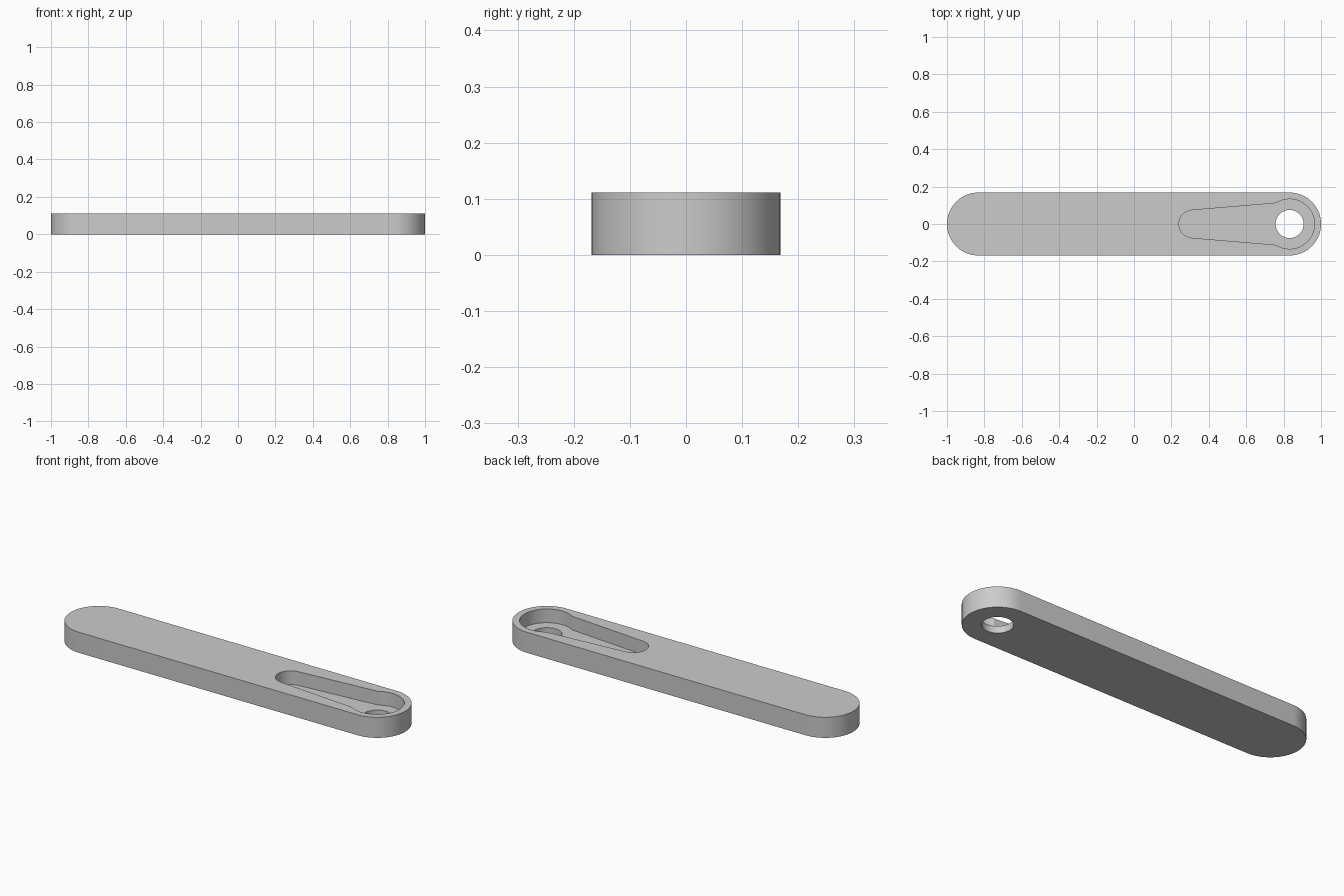
import bpy, bmesh
from math import radians, cos, sin

cube = bpy.data.objects.get("Cube")
if cube:
    bpy.data.objects.remove(cube, do_unlink=True)

HEIGHT, FLOOR = 0.111, 0.037
RADIUS, END = 0.168, 0.832

grey = bpy.data.materials.new("plain grey")
grey.use_nodes = True
colour = (0.6, 0.6, 0.6, 1)
grey.diffuse_color = colour
grey.node_tree.nodes["Principled BSDF"].inputs["Base Color"].default_value = colour


def arc(cx, r, start, stop, steps=32):
    """Points along an arc centred on the long axis, angles in degrees."""
    angles = [radians(start + (stop - start) * i / steps) for i in range(steps + 1)]
    return [(cx + r * cos(a), r * sin(a)) for a in angles]


def prism(name, outline, z0, z1):
    """Extrude a flat outline from z0 up to z1."""
    bm = bmesh.new()
    base = bm.faces.new([bm.verts.new((x, y, z0)) for x, y in outline])
    top = bmesh.ops.extrude_face_region(bm, geom=[base])["geom"]
    verts = [v for v in top if isinstance(v, bmesh.types.BMVert)]
    bmesh.ops.translate(bm, verts=verts, vec=(0, 0, z1 - z0))
    bmesh.ops.recalc_face_normals(bm, faces=bm.faces)
    mesh = bpy.data.meshes.new(name)
    bm.to_mesh(mesh)
    bm.free()
    mesh.materials.append(grey)
    obj = bpy.data.objects.new(name, mesh)
    bpy.context.collection.objects.link(obj)
    return obj


# Bar with fully rounded ends
bar = prism("bar", arc(END, RADIUS, -90, 90) + arc(-END, RADIUS, 90, 270), 0, HEIGHT)

# Keyhole-shaped pocket and the through hole
pocket = prism("pocket_cutter",
               arc(END, 0.133, -123, 123, 48) + arc(0.314, 0.074, 94.5, 265.5),
               FLOOR, HEIGHT + 0.1)
hole = prism("hole_cutter", arc(END, 0.075, 0, 352.5, 47), -0.1, HEIGHT)

bpy.context.view_layer.objects.active = bar
for cutter in (pocket, hole):
    cutter.hide_render = True
    mod = bar.modifiers.new(cutter.name, "BOOLEAN")
    mod.operation, mod.solver, mod.object = "DIFFERENCE", "EXACT", cutter
    bpy.ops.object.modifier_apply(modifier=mod.name)
    bpy.data.objects.remove(cutter, do_unlink=True)

# Smooth round walls, sharp rims
bpy.ops.object.select_all(action="DESELECT")
bar.select_set(True)
bpy.ops.object.shade_smooth_by_angle(angle=radians(20))
